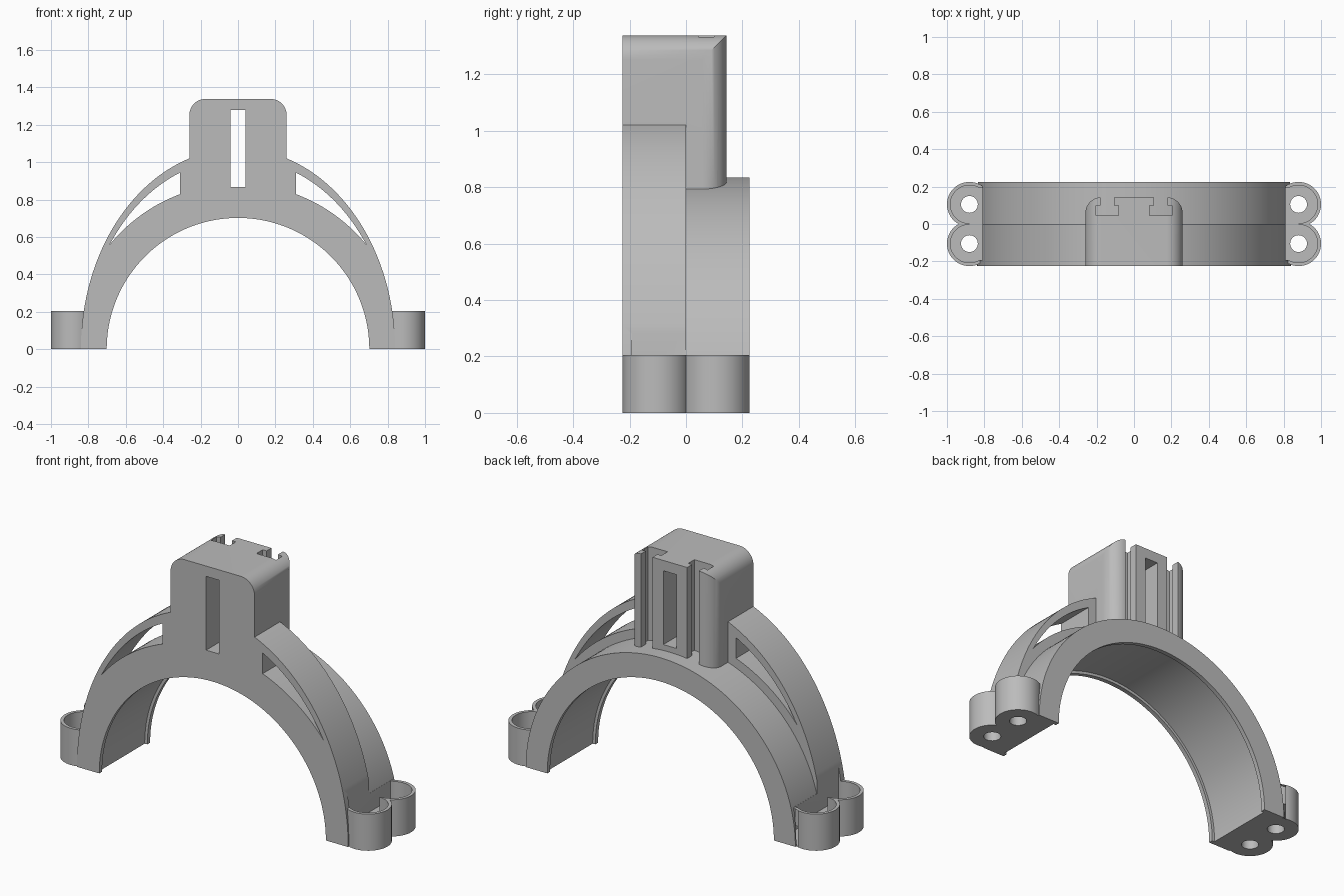
import bpy, bmesh
from math import pi, sin, cos, sqrt

cube = bpy.data.objects.get("Cube")
if cube:
    bpy.data.objects.remove(cube, do_unlink=True)

grey = bpy.data.materials.new("light grey plastic")
grey.use_nodes = True
colour = (0.5, 0.5, 0.5, 1)
grey.diffuse_color = colour
grey.node_tree.nodes["Principled BSDF"].inputs["Base Color"].default_value = colour


def prism(name, pts, lo, hi, axis):
    """Extrude an outline along y (points are x,z) or along z (points are x,y)."""
    bm = bmesh.new()
    place = (lambda p, d: (p[0], d, p[1])) if axis == "y" else (lambda p, d: (p[0], p[1], d))
    a = [bm.verts.new(place(p, lo)) for p in pts]
    b = [bm.verts.new(place(p, hi)) for p in pts]
    bm.faces.new(a)
    bm.faces.new(b[::-1])
    for i in range(len(pts)):
        j = (i + 1) % len(pts)
        bm.faces.new((a[i], b[i], b[j], a[j]))
    bmesh.ops.recalc_face_normals(bm, faces=bm.faces)
    mesh = bpy.data.meshes.new(name)
    bm.to_mesh(mesh)
    bm.free()
    mesh.materials.append(grey)
    ob = bpy.data.objects.new(name, mesh)
    bpy.context.collection.objects.link(ob)
    return ob


def arc(cx, cy, rx, ry, start, end, n):
    return [(cx + rx * cos(start + (end - start) * i / n),
             cy + ry * sin(start + (end - start) * i / n)) for i in range(n + 1)]


def circle(cx, cy, r, n):
    return arc(cx, cy, r, r, 0, 2 * pi, n)[:-1]


def box(x0, x1, y0, y1):
    return [(x0, y0), (x1, y0), (x1, y1), (x0, y1)]


def combine(target, tool, operation="DIFFERENCE"):
    """Apply a boolean and discard the tool."""
    mod = target.modifiers.new("cut", "BOOLEAN")
    mod.operation = operation
    mod.solver = "EXACT"
    mod.object = tool
    bpy.context.view_layer.objects.active = target
    bpy.ops.object.modifier_apply(modifier=mod.name)
    bpy.data.objects.remove(tool, do_unlink=True)


# Tall front arch with a pointed crescent window on each side
bracket = prism("clamp_bracket", arc(0, 0, 0.84, 1.073, 0, pi, 96), -0.225, 0, "y")
xs = [0.31 + 0.38 * i / 24 for i in range(25)]
for side in (1, -1):
    lower = [(side * x, sqrt(0.885 ** 2 - x * x)) for x in xs]
    upper = [(side * x, 1.02 * sqrt(1 - (x / 0.82) ** 2)) for x in xs[:-1]]
    combine(bracket, prism("window_cutter", lower + upper[::-1], -0.4, 0.2, "y"))

# Lower round arch behind it
combine(bracket, prism("rear_arch", arc(0, 0, 0.835, 0.835, 0, pi, 96), -0.1, 0.225, "y"), "UNION")

# Tower: rounded front outline crossed with rounded plan
W, TOP, BACK, R = 0.26, 1.338, 0.143, 0.085
front = [(-W, 0.76), (W, 0.76)] + arc(W - R, TOP - R, R, R, 0, pi / 2, 12) \
    + arc(R - W, TOP - R, R, R, pi / 2, pi, 12)
plan = [(-W, -0.225), (W, -0.225)] + arc(W - R, BACK - R, R, R, 0, pi / 2, 12) \
    + arc(R - W, BACK - R, R, R, pi / 2, pi, 12)
tower = prism("tower", front, -0.225, 0.3, "y")
combine(tower, prism("tower_plan", plan, 0.5, 1.6, "z"), "INTERSECT")

# T-shaped rail channels down the tower's back
for side in (1, -1):
    c = side * 0.143
    tee = [(c - 0.06, 0.045), (c + 0.06, 0.045), (c + 0.06, 0.1), (c + 0.036, 0.1),
           (c + 0.036, 0.3), (c - 0.036, 0.3), (c - 0.036, 0.1), (c - 0.06, 0.1)]
    combine(tower, prism("rail_cutter", tee, 0.6, 1.6, "z"))
combine(bracket, tower, "UNION")
combine(bracket, prism("slot_cutter", box(-0.04, 0.04, 0.867, 1.28), -0.5, 0.5, "y"))

# Screw cups at both feet
CX, CY = 0.88, 0.105
for sx in (1, -1):
    for sy in (1, -1):
        combine(bracket, prism("cup", circle(sx * CX, sy * CY, 0.12, 48), 0, 0.205, "z"), "UNION")
for sx in (1, -1):
    for sy in (1, -1):
        inside = [(sx * x, y) for x, y in circle(CX, sy * CY, 0.102, 48) if x > 0.812]
        # keep the outline in order, closing it on the flat inner wall
        inside = [(sx * max(x, 0.81), y) for x, y in circle(CX, sy * CY, 0.102, 48)
                  if x > 0.79] if len(inside) < 3 else inside
        combine(bracket, prism("cup_cutter", inside, 0.1, 0.45, "z"))
        combine(bracket, prism("screw_hole", circle(sx * CX, sy * CY, 0.045, 32), -0.1, 0.3, "z"))
    combine(bracket, prism("notch_cutter", box(*sorted((sx * 0.81, sx * CX)), -0.192, 0.192),
                           0.1, 0.45, "z"))

# Bore with a shallow groove between two edge lips
combine(bracket, prism("bore", circle(0, 0, 0.702, 192), -0.5, 0.5, "y"))
combine(bracket, prism("groove", circle(0, 0, 0.718, 192), -0.2, 0.2, "y"))

# One material, smooth curves with sharp edges kept
bracket.data.materials.clear()
bracket.data.materials.append(grey)
for poly in bracket.data.polygons:
    poly.material_index = 0
bpy.ops.object.select_all(action="DESELECT")
bracket.select_set(True)
bpy.context.view_layer.objects.active = bracket
bpy.ops.object.shade_smooth_by_angle(angle=0.5)
